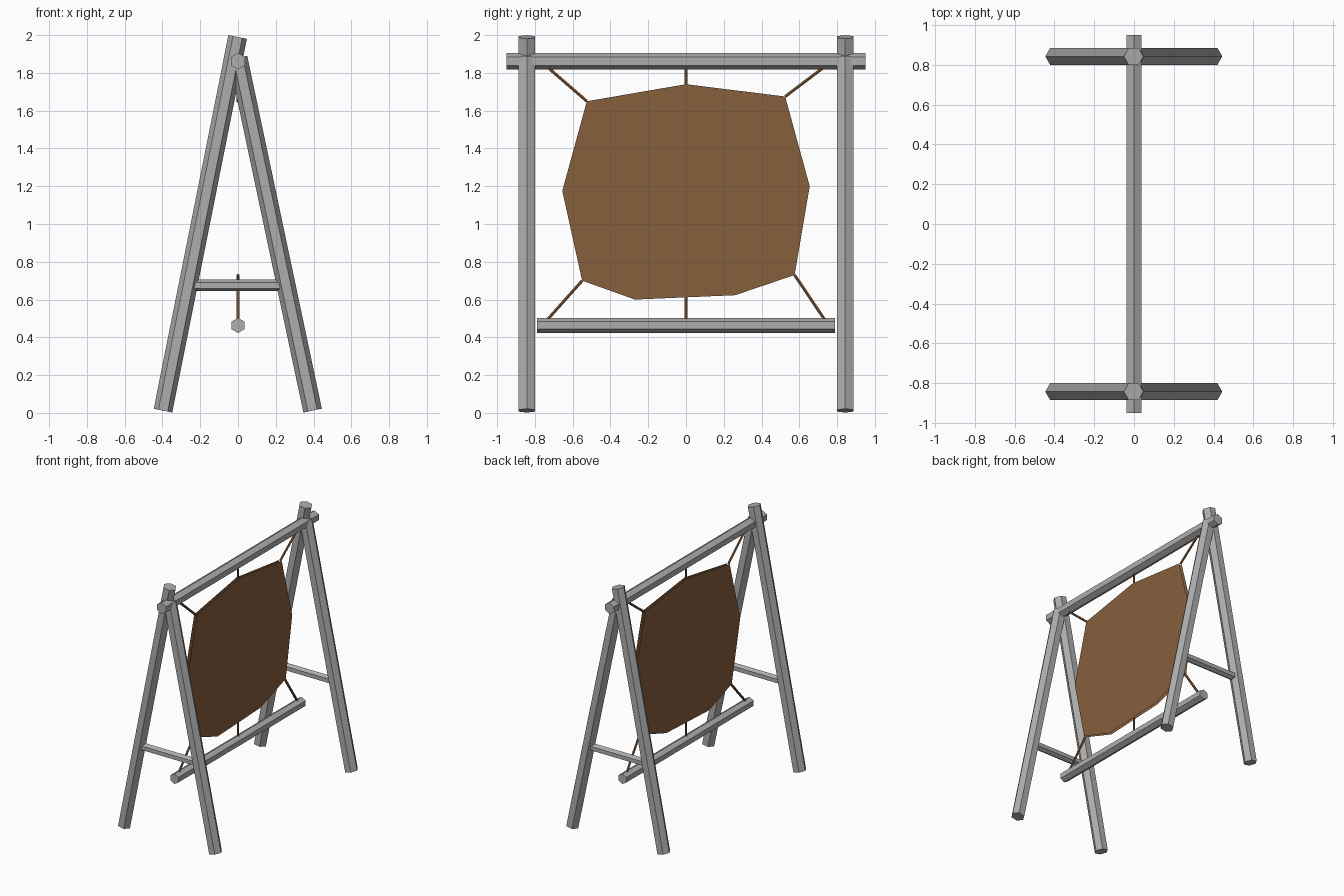
import bpy, bmesh, math
from mathutils import Vector, Matrix

if "Cube" in bpy.data.objects:
    bpy.data.objects.remove(bpy.data.objects["Cube"])


def material(name, rgb):
    m = bpy.data.materials.new(name)
    m.diffuse_color = (*rgb, 1)
    m.use_nodes = True
    m.node_tree.nodes["Principled BSDF"].inputs["Base Color"].default_value = m.diffuse_color
    return m


GREY = material("weathered_grey_wood", (0.42, 0.42, 0.425))
BROWN = material("tanned_leather", (0.24, 0.115, 0.046))


def finish(name, bm, mat):
    me = bpy.data.meshes.new(name)
    bm.to_mesh(me)
    bm.free()
    me.materials.append(mat)
    ob = bpy.data.objects.new(name, me)
    bpy.context.collection.objects.link(ob)
    return ob


def pole(name, a, b, r, mat, corner, sides=6):
    """Straight prism from a to b, with one corner pointing along 'corner'."""
    a, b = Vector(a), Vector(b)
    w = (b - a).normalized()
    u = Vector(corner)
    u = (u - w * u.dot(w)).normalized()
    v = w.cross(u)
    bm = bmesh.new()
    bmesh.ops.create_cone(bm, cap_ends=True, segments=sides, radius1=r,
                          radius2=r, depth=(b - a).length)
    # turn the first corner of the cone onto the u axis
    first = max(bm.verts, key=lambda p: p.co.x + 0.001 * p.co.y).co
    bm.transform(Matrix.Rotation(-math.atan2(first.y, first.x), 4, 'Z'))
    rot = Matrix((u, v, w)).transposed().to_4x4()
    bm.transform(Matrix.Translation((a + b) / 2) @ rot)
    return finish(name, bm, mat)


# A-shaped end frames
for side, y in (("front", -0.843), ("back", 0.843)):
    pole(side + "_long_leg", (-0.397, y, 0.012), (-0.002, y, 1.99), 0.05, GREY, (1, 0, 0))
    pole(side + "_short_leg", (0.395, y, 0.012), (0.0, y, 1.88), 0.05, GREY, (1, 0, 0))
    pole(side + "_crossbar", (-0.25, y, 0.675), (0.25, y, 0.675), 0.031, GREY, (0, 0, 1))

# Horizontal beams
pole("top_beam", (0, -0.95, 1.862), (0, 0.95, 1.862), 0.044, GREY, (0, 0, 1))
pole("bottom_beam", (0, -0.79, 0.463), (0, 0.79, 0.463), 0.04, GREY, (0, 0, 1))

# Stretched hide: two thin sheets with the cords tied between them
outline = [(0, 1.74), (0.525, 1.675), (0.655, 1.2), (0.575, 0.73), (0.26, 0.623),
           (-0.27, 0.6), (-0.55, 0.70), (-0.655, 1.175), (-0.525, 1.65)]
bm = bmesh.new()
for x in (-0.012, 0.012):
    ring = [bm.verts.new((x, y, z)) for y, z in outline]
    face = bm.faces.new(ring)
    face.normal_update()
    if face.normal.x * x < 0:
        face.normal_flip()
finish("hide", bm, BROWN)

# Cords from the hide to the beams
cords = [((-0.525, 1.65), (-0.75, 1.845)), ((0, 1.735), (0, 1.84)),
         ((0.525, 1.675), (0.75, 1.845)), ((-0.55, 0.70), (-0.755, 0.47)),
         ((0, 0.61), (0, 0.48)), ((0.575, 0.73), (0.75, 0.47))]
for i, (p, q) in enumerate(cords):
    pole(f"cord_{i + 1}", (0, *p), (0, *q), 0.009, BROWN, (1, 0, 0))
